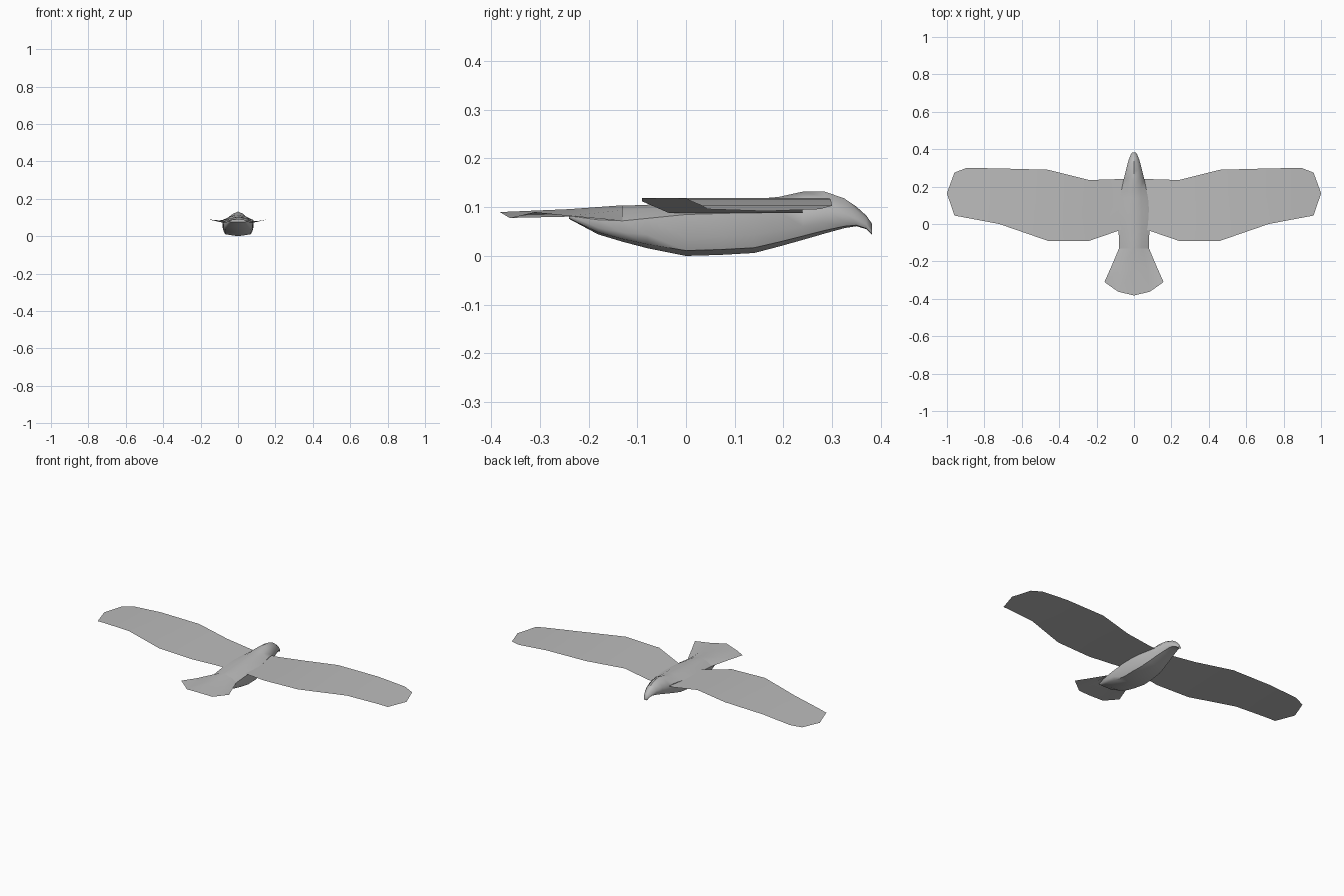
import bpy, bmesh, math

grey = bpy.data.materials.new("feather_grey")
grey.diffuse_color = (0.5, 0.5, 0.5, 1)


def finish(name, bm, angle):
    me = bpy.data.meshes.new(name)
    bm.to_mesh(me)
    bm.free()
    ob = bpy.data.objects.new(name, me)
    bpy.context.collection.objects.link(ob)
    me.materials.append(grey)
    bpy.ops.object.select_all(action='DESELECT')
    bpy.context.view_layer.objects.active = ob
    ob.select_set(True)
    bpy.ops.object.shade_smooth_by_angle(angle=math.radians(angle))
    return ob


def loft(rows, closed=False):
    """Skin a list of equal-length point rows."""
    bm = bmesh.new()
    vs = [[bm.verts.new(p) for p in r] for r in rows]
    n = len(rows[0])
    for a, b in zip(vs, vs[1:]):
        for i in range(n if closed else n - 1):
            j = (i + 1) % n
            bm.faces.new((a[i], a[j], b[j], b[i]))
    if closed:
        bm.faces.new(vs[0])
        bm.faces.new(vs[-1])
        bmesh.ops.recalc_face_normals(bm, faces=bm.faces)
    else:
        # open sheets face upward
        for f in bm.faces:
            f.normal_update()
            if f.normal.z < 0:
                f.normal_flip()
    return bm


# Body with head and hooked beak: y, half width, top, seam and bottom heights
stations = [
    (-0.24, 0.045, 0.094, 0.082, 0.076), (-0.18, 0.068, 0.098, 0.074, 0.044),
    (-0.13, 0.079, 0.103, 0.072, 0.029), (-0.08, 0.081, 0.105, 0.077, 0.016),
    (0.00, 0.083, 0.108, 0.085, 0.000), (0.07, 0.082, 0.113, 0.087, 0.002),
    (0.14, 0.075, 0.117, 0.089, 0.006), (0.19, 0.065, 0.121, 0.091, 0.019),
    (0.24, 0.055, 0.132, 0.094, 0.033), (0.285, 0.044, 0.132, 0.095, 0.046),
    (0.325, 0.034, 0.118, 0.087, 0.057), (0.35, 0.026, 0.101, 0.077, 0.061),
    (0.37, 0.018, 0.083, 0.066, 0.055), (0.382, 0.010, 0.066, 0.053, 0.043)]
rings = []
for y, w, t, s, b in stations:
    half = [(0.5 * w, t - 0.32 * (t - s)), (w, s),
            (0.98 * w, s - 0.55 * (s - b)), (0.84 * w, b + 0.13 * (s - b))]
    rings.append([(0, y, t)] + [(x, y, z) for x, z in half] + [(0, y, b)]
                 + [(-x, y, z) for x, z in reversed(half)])
finish("body", loft(rings, True), 50)

# Wings: x, leading y, trailing y, z
chords = [(0.04, 0.24, -0.02, 0.088), (0.08, 0.24, -0.035, 0.088),
          (0.24, 0.235, -0.09, 0.112), (0.46, 0.29, -0.09, 0.119),
          (0.72, 0.297, 0.0, 0.117), (0.895, 0.30, 0.033, 0.103),
          (0.96, 0.275, 0.045, 0.096), (1.0, 0.165, 0.163, 0.092)]
for name, side in (("wing_right", 1), ("wing_left", -1)):
    rows = [[(side * x, a + (b - a) * k / 2, z) for k in range(3)]
            for x, a, b, z in chords]
    finish(name, loft(rows), 40)

# Fanned tail, folded along a centre ridge and two valleys
ridge = [(0, -0.13, 0.104), (0, -0.24, 0.096), (0, -0.382, 0.09)]
valley = [(0.045, -0.13, 0.094), (0.07, -0.24, 0.082), (0.085, -0.362, 0.078)]
edge = [(0.08, -0.13, 0.072), (0.118, -0.22, 0.081), (0.158, -0.31, 0.09)]
tail = [edge, valley, ridge] + [[(-x, y, z) for x, y, z in r] for r in (valley, edge)]
finish("tail", loft(tail), 50)
